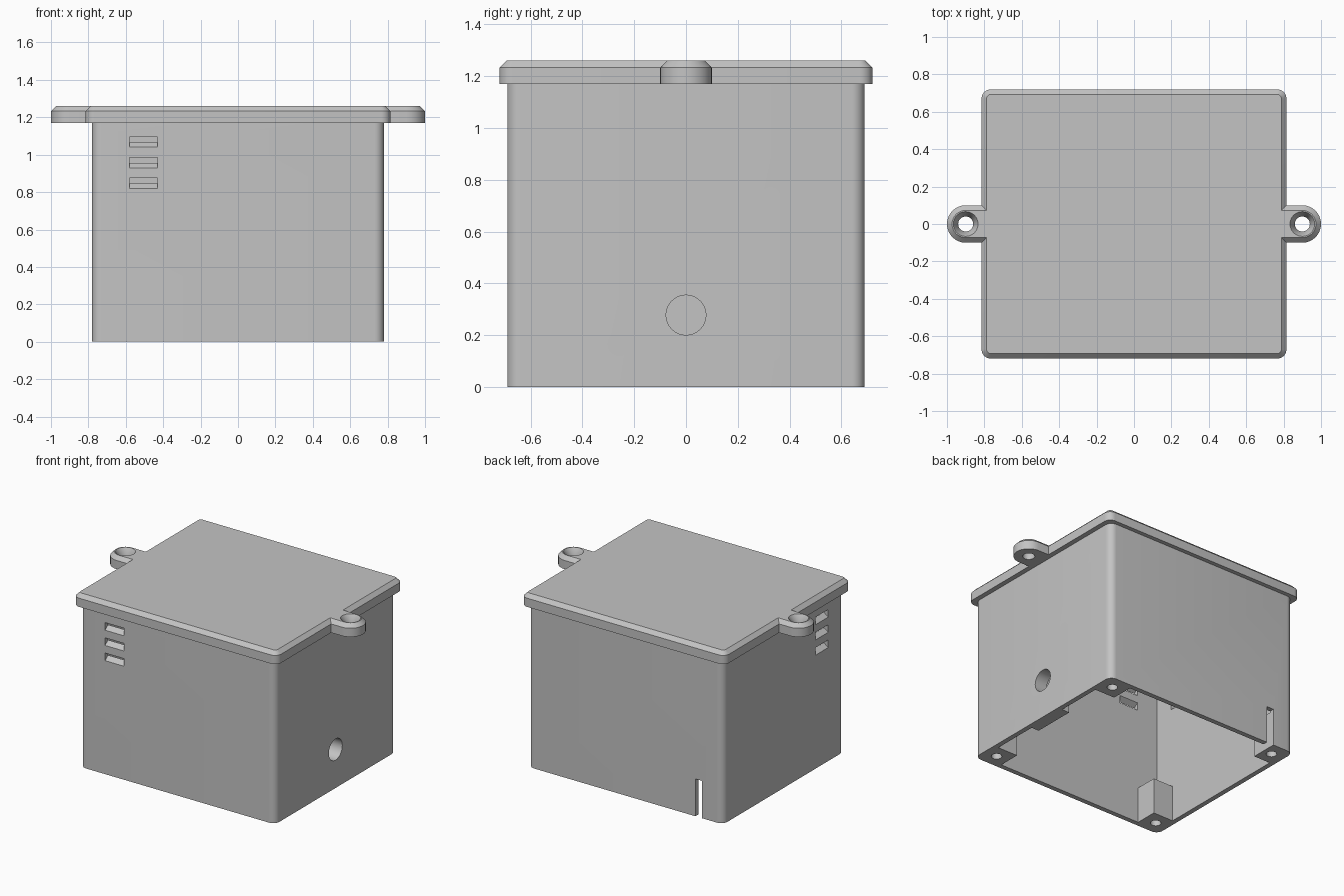
import bpy, bmesh
from math import sin, cos, pi

cube = bpy.data.objects.get("Cube")
if cube:
    bpy.data.objects.remove(cube, do_unlink=True)

grey = bpy.data.materials.new("plain grey")
grey.use_nodes = True
COLOUR = (0.55, 0.55, 0.55, 1)
grey.diffuse_color = COLOUR
grey.node_tree.nodes["Principled BSDF"].inputs["Base Color"].default_value = COLOUR

HX, HY, WALL = 0.78, 0.69, 0.035      # body half sizes and wall thickness
LID_Z, TOP_Z = 1.17, 1.26
POST = 0.16


def rounded(hx, hy, r, n=8):
    """Outline of a rounded rectangle, anticlockwise."""
    pts = []
    for q, (sx, sy) in enumerate([(1, 1), (-1, 1), (-1, -1), (1, -1)]):
        for i in range(n + 1):
            a = (q + i / n) * pi / 2
            pts.append((sx * (hx - r) + r * cos(a), sy * (hy - r) + r * sin(a)))
    return pts


def make(name, bm):
    bmesh.ops.remove_doubles(bm, verts=bm.verts, dist=1e-5)
    bmesh.ops.recalc_face_normals(bm, faces=bm.faces)
    mesh = bpy.data.meshes.new(name)
    bm.to_mesh(mesh)
    bm.free()
    mesh.materials.append(grey)
    ob = bpy.data.objects.new(name, mesh)
    bpy.context.collection.objects.link(ob)
    return ob


def loft(name, rings, cx=0, cy=0):
    """Solid through rounded rectangles (half x, half y, radius, z)."""
    bm = bmesh.new()
    loops = [[bm.verts.new((cx + x, cy + y, z)) for x, y in rounded(hx, hy, r)]
             for hx, hy, r, z in rings]
    for a, b in zip(loops, loops[1:]):
        for i in range(len(a)):
            j = (i + 1) % len(a)
            bm.faces.new((a[i], a[j], b[j], b[i]))
    bm.faces.new(loops[0])
    bm.faces.new(loops[-1])
    return make(name, bm)


def box(name, x, y, z, shear=None):
    """Box from three ranges; shear lifts z with the distance along one axis."""
    bm = bmesh.new()
    bmesh.ops.create_cube(bm, size=1)
    for v in bm.verts:
        v.co = [lo + (c + 0.5) * (hi - lo) for c, (lo, hi) in zip(v.co, (x, y, z))]
        if shear:
            axis, start, rate = shear
            v.co.z += (v.co[axis] - start) * rate
    return make(name, bm)


def combine(ob, other, operation="DIFFERENCE", keep=False):
    mod = ob.modifiers.new(operation.title(), "BOOLEAN")
    mod.operation, mod.solver, mod.object = operation, "EXACT", other
    bpy.context.view_layer.objects.active = ob
    bpy.ops.object.modifier_apply(modifier=mod.name)
    if not keep:
        bpy.data.objects.remove(other, do_unlink=True)


# Body shell, open underneath
body = loft("body", [(HX, HY, 0.05, 0), (HX, HY, 0.05, LID_Z)])
IX, IY = HX - WALL, HY - WALL
combine(body, box("cavity", (-IX, IX), (-IY, IY), (-0.1, LID_Z + 0.1)))

# Slanted vents on the front and the adjoining side
for i in range(3):
    z = (0.82 + 0.11 * i, 0.875 + 0.11 * i)
    combine(body, box("vent", (-0.58, -0.43), (-HY - 0.05, -HY + 0.09), z, (1, -HY, 0.75)))
    combine(body, box("vent", (-HX - 0.05, -HX + 0.09), (-0.51, -0.365), z, (0, -HX, 0.75)))

# Corner posts with blind screw holes
posts = {}
for sx in (-1, 1):
    for sy in (-1, 1):
        name = ("left" if sx > 0 else "right") + ("_front" if sy < 0 else "_back") + "_post"
        xs = sorted((sx * IX, sx * (IX - POST)))
        ys = sorted((sy * IY, sy * (IY - POST)))
        post = box(name, xs, ys, (0, 0.26))
        r = 0.035
        combine(post, loft("screw_hole", [(r, r, r, -0.05), (r, r, r, 0.2)],
                           sx * (HX - 0.1), sy * (HY - 0.1)))
        posts[sx, sy] = post

# Cable slot in the back wall, running through the post behind it
slot = box("slot", (-0.613, -0.558), (HY - 0.25, HY + 0.05), (-0.05, 0.27))
combine(posts[-1, 1], slot, keep=True)
combine(body, slot)

# Round side port with a thick boss on the inside
boss = box("port_boss", (IX - 0.06, IX), (-0.155, 0.155), (0, 0.44))
r = 0.077
port = loft("port", [(r, r, r, -0.2), (r, r, r, 0.2)])
port.rotation_euler.y = pi / 2
port.location = (HX, 0, 0.278)
bpy.context.view_layer.update()
combine(boss, port, keep=True)
combine(body, port)

# Chamfered lid with two countersunk ears
C = 0.027
EDGE_Z = TOP_Z - C


def chamfered(name, hx, hy, r, cx=0):
    return loft(name, [(hx, hy, r, LID_Z), (hx, hy, r, EDGE_Z),
                       (hx - C, hy - C, r - C, TOP_Z)], cx)


lid = chamfered("lid", 0.815, 0.72, 0.05)
for side in (-1, 1):
    combine(lid, chamfered("ear", 0.2, 0.1, 0.1, side * 0.8), "UNION")
for side in (-1, 1):
    sizes = [(0.04, LID_Z - 0.05), (0.04, 1.215), (0.066, TOP_Z), (0.066, TOP_Z + 0.05)]
    combine(lid, loft("countersink", [(r, r, r, z) for r, z in sizes], side * 0.9))

# Smooth the round walls, keep the edges crisp
bpy.ops.object.select_all(action="DESELECT")
for ob in (body, boss, lid, *posts.values()):
    ob.select_set(True)
bpy.context.view_layer.objects.active = body
bpy.ops.object.shade_smooth_by_angle(angle=pi / 6)
